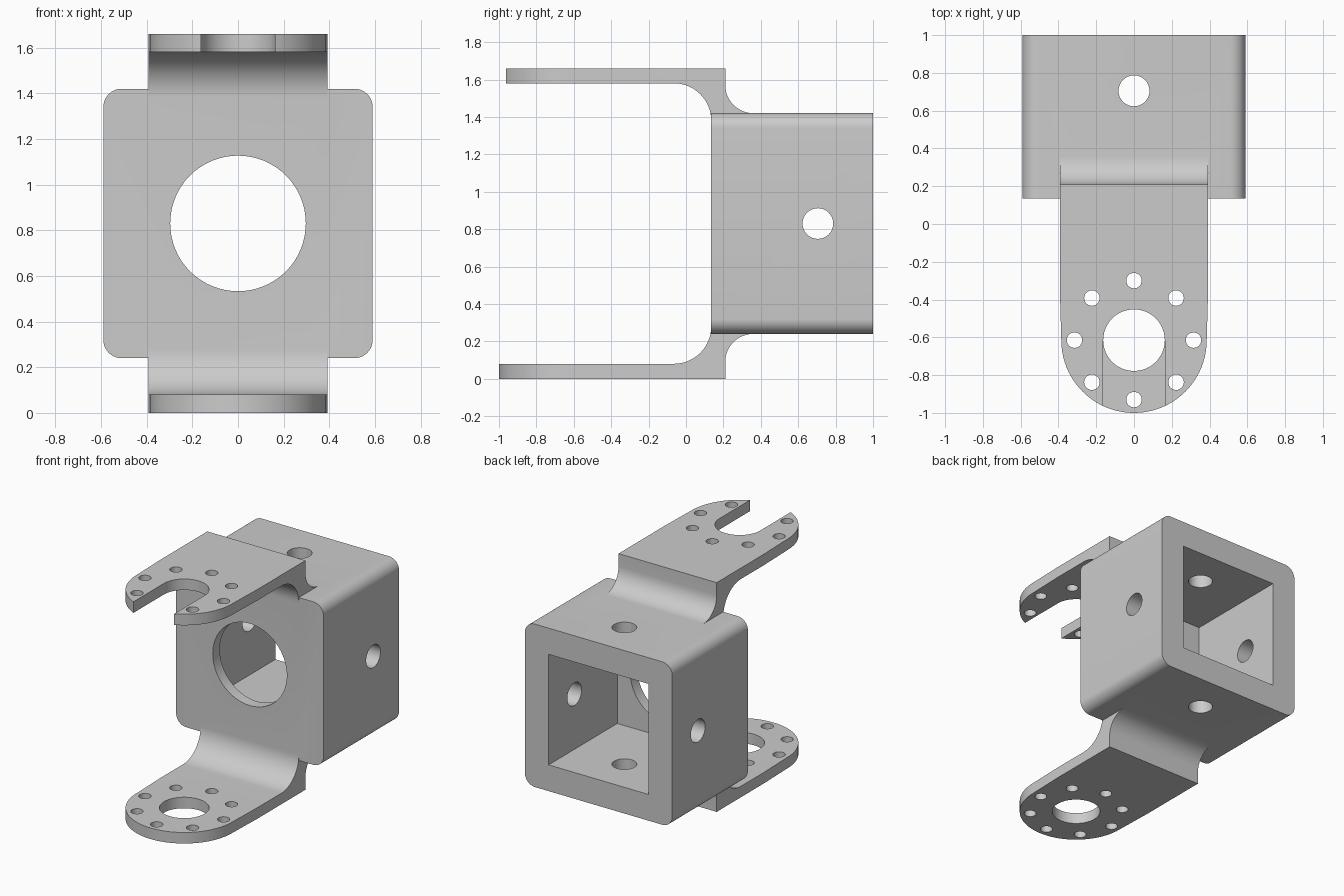
import bpy
import bmesh
from math import radians, sin, cos, pi

old = bpy.data.objects.get("Cube")
if old:
    bpy.data.objects.remove(old, do_unlink=True)

grey = bpy.data.materials.new("plain grey")
grey.use_nodes = True
colour = (0.6, 0.6, 0.6, 1)
grey.diffuse_color = colour
grey.node_tree.nodes["Principled BSDF"].inputs["Base Color"].default_value = colour

HEIGHT, MID_Z = 1.66, 0.83
BOX_HALF, BOX_FRONT, BOX_BACK = 0.59, 0.135, 1.0
PIVOT_Y, END_R, BORE_R = -0.615, 0.385, 0.163


def arc(cx, cy, r, start, end, steps=12):
    angles = [radians(start + (end - start) * i / steps) for i in range(steps + 1)]
    return [(cx + r * cos(a), cy + r * sin(a)) for a in angles]


def prism(name, points, axis, lo, hi):
    """Extrude a flat outline along one axis."""
    place = {"x": lambda u, v, t: (t, u, v),
             "y": lambda u, v, t: (u, t, v),
             "z": lambda u, v, t: (u, v, t)}[axis]
    bm = bmesh.new()
    ends = [[bm.verts.new(place(u, v, t)) for u, v in points] for t in (lo, hi)]
    n = len(points)
    bm.faces.new(ends[0])
    bm.faces.new(ends[1])
    for i in range(n):
        j = (i + 1) % n
        bm.faces.new((ends[0][i], ends[0][j], ends[1][j], ends[1][i]))
    bmesh.ops.recalc_face_normals(bm, faces=bm.faces)
    mesh = bpy.data.meshes.new(name)
    bm.to_mesh(mesh)
    bm.free()
    mesh.materials.append(grey)
    obj = bpy.data.objects.new(name, mesh)
    bpy.context.collection.objects.link(obj)
    return obj


def hole(cx, cy, r, axis, lo, hi, steps=32):
    return prism("hole_cutter", arc(cx, cy, r, 0, 360, steps)[:-1], axis, lo, hi)


def rectangle(u, v0, v1):
    return [(-u, v0), (u, v0), (u, v1), (-u, v1)]


def combine(target, tool, operation):
    """Apply a boolean and remove the tool."""
    tool.hide_render = True
    mod = target.modifiers.new("combine", "BOOLEAN")
    mod.operation, mod.solver, mod.object = operation, "EXACT", tool
    bpy.context.view_layer.objects.active = target
    bpy.ops.object.modifier_apply(modifier=mod.name)
    bpy.data.objects.remove(tool, do_unlink=True)


# Square housing with rounded long edges
corner = 0.08
c = BOX_HALF - corner
outline = []
for sx, sz, start in ((1, 1, 0), (-1, 1, 90), (-1, -1, 180), (1, -1, 270)):
    outline += arc(sx * c, MID_Z + sz * c, corner, start, start + 90, 10)
bracket = prism("bracket", outline, "y", BOX_FRONT, BOX_BACK)


# Arm: side profile trimmed by a rounded plan outline
def arm(name, upper):
    profile = [(-1.1, 0), (0.21, 0)]
    profile += arc(0.36, 0.09, 0.15, 180, 90)
    profile += [(0.36, 0.29), (0.16, 0.29)]
    profile += arc(-0.065, 0.28, 0.2, 0, -90, 16)
    profile += [(-1.1, 0.08)]
    if upper:
        profile = [(y, HEIGHT - z) for y, z in profile]
    body = prism(name, profile, "x", -0.5, 0.5)

    plan = arc(0, PIVOT_Y, END_R, 180, 360, 48)
    plan += [(0.393, -0.33), (0.393, 0.5), (-0.393, 0.5), (-0.393, -0.33)]
    combine(body, prism("plan_trim", plan, "z", -0.5, 2.2), "INTERSECT")

    combine(body, hole(0, PIVOT_Y, BORE_R, "z", -0.5, 2.2, 48), "DIFFERENCE")
    for i in range(8):
        a = pi / 4 * i
        # The upper arm's slot replaces its foremost hole
        if not (upper and i == 6):
            combine(body, hole(0.315 * cos(a), PIVOT_Y + 0.315 * sin(a), 0.041,
                               "z", -0.5, 2.2, 24), "DIFFERENCE")
    if upper:
        slot = prism("slot_cutter", rectangle(BORE_R, -1.3, PIVOT_Y), "z", -0.5, 2.2)
        combine(body, slot, "DIFFERENCE")
    return body


combine(bracket, arm("lower_arm", False), "UNION")
combine(bracket, arm("upper_arm", True), "UNION")

# Open cavity from the back, round front window, screw holes on four sides
cavity = prism("cavity_cutter", rectangle(0.4, MID_Z - 0.4, MID_Z + 0.4),
               "y", BOX_FRONT + 0.08, 1.2)
combine(bracket, cavity, "DIFFERENCE")
combine(bracket, hole(0, MID_Z, 0.297, "y", 0, 0.5, 64), "DIFFERENCE")
combine(bracket, hole(0.705, MID_Z, 0.082, "x", -1, 1), "DIFFERENCE")
combine(bracket, hole(0, 0.705, 0.082, "z", -0.5, 2.2), "DIFFERENCE")

# Smooth curves, crisp edges
bpy.ops.object.select_all(action="DESELECT")
bracket.select_set(True)
bpy.context.view_layer.objects.active = bracket
bpy.ops.object.shade_smooth_by_angle(angle=radians(25))
